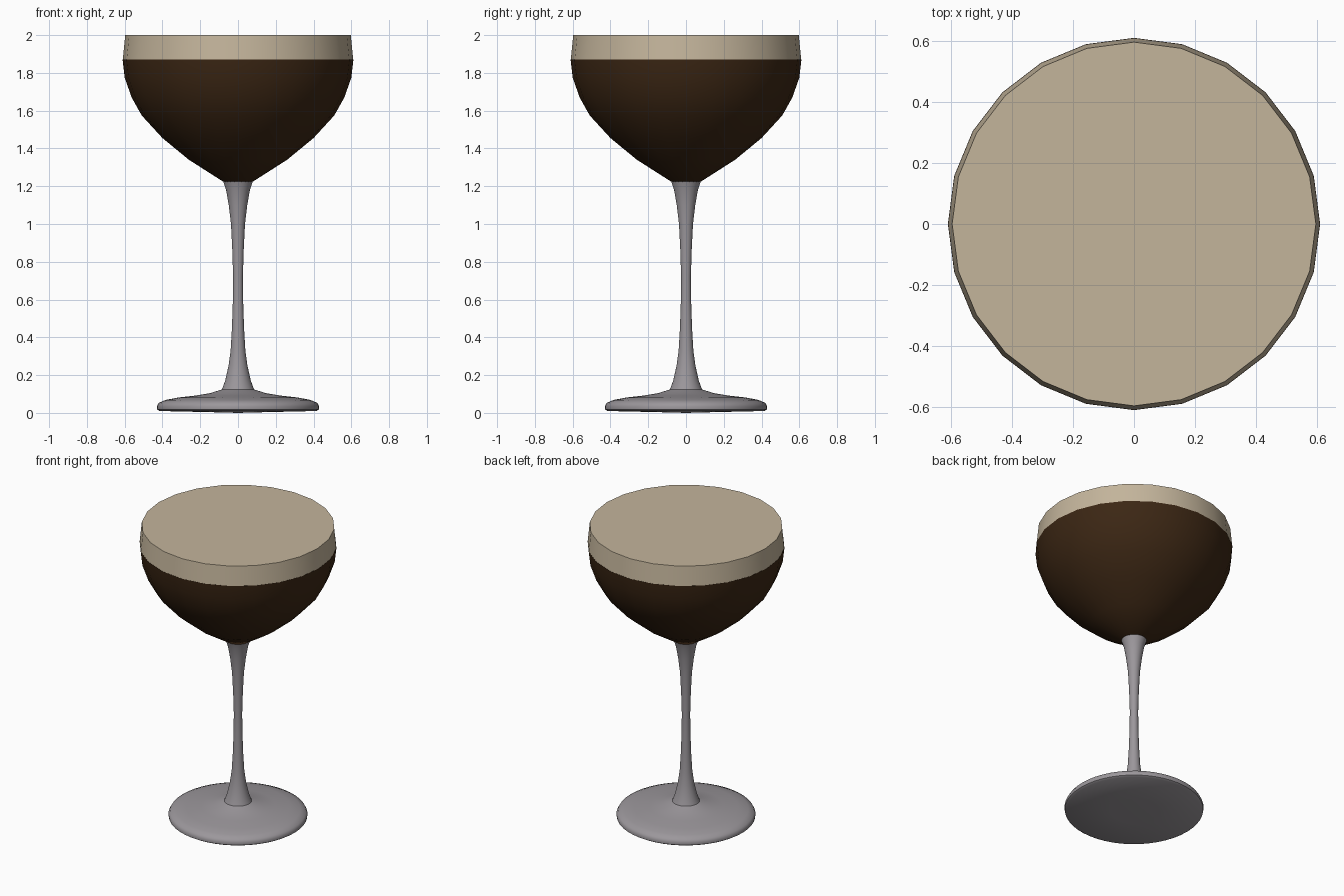
import bpy, bmesh
from math import cos, sin, tau, radians

if "Cube" in bpy.data.objects:
    bpy.data.objects.remove(bpy.data.objects["Cube"])


def lathe(name, profile, sides, color=None, angle=40):
    """Spin an (r, z) profile round the z axis; r = 0 makes a pole."""
    bm = bmesh.new()
    rings = []
    for r, z in profile:
        if r == 0:
            rings.append([bm.verts.new((0, 0, z))] * sides)
        else:
            rings.append([bm.verts.new((r * cos(tau * i / sides), r * sin(tau * i / sides), z))
                          for i in range(sides)])
    for a, b in zip(rings, rings[1:]):
        for i in range(sides):
            j = (i + 1) % sides
            bm.faces.new(dict.fromkeys((a[i], a[j], b[j], b[i])))
    # flat caps on open ends
    for ring in (rings[0], rings[-1]):
        if ring[0] is not ring[1]:
            bm.faces.new(ring)
    bmesh.ops.recalc_face_normals(bm, faces=bm.faces)
    mesh = bpy.data.meshes.new(name)
    bm.to_mesh(mesh)
    bm.free()
    ob = bpy.data.objects.new(name, mesh)
    bpy.context.collection.objects.link(ob)
    if color:
        mat = bpy.data.materials.new(name)
        mat.diffuse_color = (*color, 1)
        mat.use_nodes = True
        mat.node_tree.nodes["Principled BSDF"].inputs["Base Color"].default_value = mat.diffuse_color
        mesh.materials.append(mat)
    bpy.ops.object.select_all(action='DESELECT')
    ob.select_set(True)
    bpy.context.view_layer.objects.active = ob
    bpy.ops.object.shade_smooth_by_angle(angle=radians(angle))
    return ob


GLASS = (0.33, 0.31, 0.33)

# round foot flowing into the slender stem
lathe("foot_and_stem", [
    (0, 0.0), (0.15, 0.004), (0.415, 0.01), (0.428, 0.018), (0.43, 0.035),
    (0.42, 0.053), (0.385, 0.068), (0.32, 0.081), (0.23, 0.091), (0.15, 0.104),
    (0.085, 0.124), (0.068, 0.17), (0.05, 0.25), (0.039, 0.33), (0.032, 0.45), (0.027, 0.6),
    (0.026, 0.72), (0.03, 0.86), (0.037, 1.0), (0.049, 1.1), (0.063, 1.18), (0.078, 1.225),
], 48, GLASS)

# dark drink filling the bowl
lathe("drink", [
    (0.075, 1.222), (0.26, 1.34), (0.40, 1.455), (0.51, 1.575), (0.563, 1.67),
    (0.60, 1.775), (0.611, 1.87),
], 24, (0.045, 0.02, 0.007))

# pale foam layer, tapering slightly to the flat top
lathe("foam", [(0.61, 1.87), (0.597, 2.0)], 24, (0.55, 0.46, 0.33))
